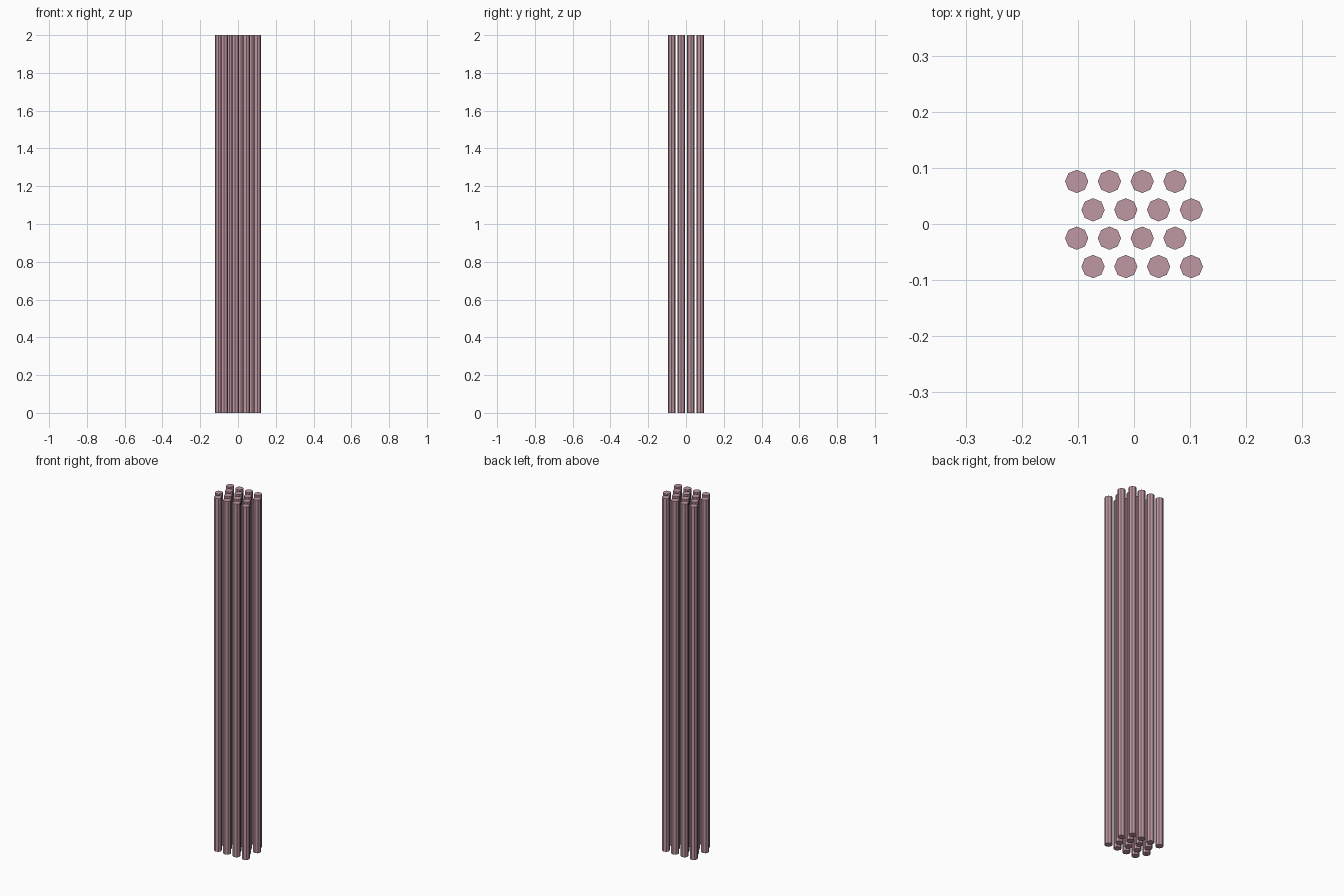
import bpy, math

if "Cube" in bpy.data.objects:
    bpy.data.objects.remove(bpy.data.objects["Cube"])

ROWS, COLS = 4, 4
PITCH = 0.0584                      # spacing inside a row
ROW_STEP = PITCH * math.sqrt(3) / 2  # hexagonal packing
RADIUS, HEIGHT = 0.0207, 2.0

mat = bpy.data.materials.new("dusty_pink")
mat.diffuse_color = (0.52, 0.31, 0.36, 1)
mat.use_nodes = True
mat.node_tree.nodes["Principled BSDF"].inputs["Base Color"].default_value = mat.diffuse_color

# Octagonal rod with a corner on each axis, shared by all rods
n = 8
ring = [(RADIUS * math.cos(2 * math.pi * i / n), RADIUS * math.sin(2 * math.pi * i / n))
        for i in range(n)]
verts = [(x, y, z) for z in (0, HEIGHT) for x, y in ring]
faces = [(i, (i + 1) % n, n + (i + 1) % n, n + i) for i in range(n)]
faces += [tuple(reversed(range(n))), tuple(range(n, 2 * n))]
mesh = bpy.data.meshes.new("rod")
mesh.from_pydata(verts, [], faces)
mesh.materials.append(mat)

# Staggered bundle: every other row shifts by half a pitch
for r in range(ROWS):
    shift = 0.25 if r % 2 == 0 else -0.25
    for c in range(COLS):
        rod = bpy.data.objects.new(f"rod_{r}_{c}", mesh)
        rod.location = ((c - (COLS - 1) / 2 + shift) * PITCH,
                        (r - (ROWS - 1) / 2) * ROW_STEP, 0)
        bpy.context.collection.objects.link(rod)
